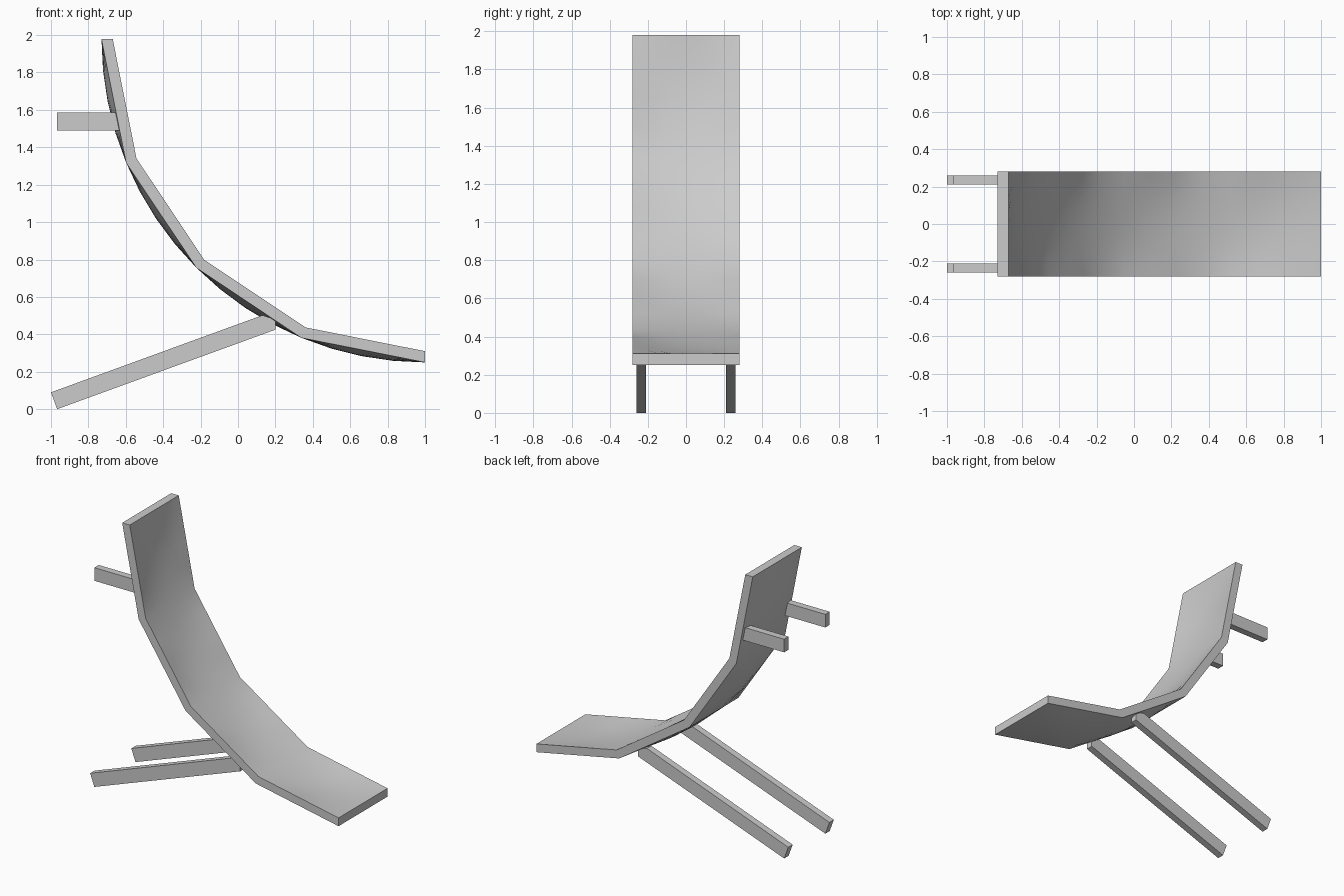
import bpy, bmesh, math

if "Cube" in bpy.data.objects:
    bpy.data.objects.remove(bpy.data.objects["Cube"])

CX, CZ, HALF = 1.0, 1.98, 0.28     # centre of the quarter arc, half width
SEG, SUB, ROWS = 4, 4, 8           # coarse side segments, finer middle, rows across


def arc(r, t):
    a = t * math.pi / 2
    return CX - r * math.cos(a), CZ - r * math.sin(a)


def lounge_point(r, i, y):
    # side edges follow coarse chords, the middle follows the true arc
    k = min(i // SUB, SEG - 1)
    f = i / SUB - k
    p, q = arc(r, k / SEG), arc(r, (k + 1) / SEG)
    m = arc(r, i / (SEG * SUB))
    w = 1 - (y / HALF) ** 2
    c = [p[n] + (q[n] - p[n]) * f for n in (0, 1)]
    return c[0] + (m[0] - c[0]) * w, y, c[1] + (m[1] - c[1]) * w


def finish(name, bm, smooth=False):
    bmesh.ops.recalc_face_normals(bm, faces=bm.faces[:])
    me = bpy.data.meshes.new(name)
    bm.to_mesh(me)
    bm.free()
    ob = bpy.data.objects.new(name, me)
    bpy.context.collection.objects.link(ob)
    if smooth:
        bpy.ops.object.select_all(action='DESELECT')
        ob.select_set(True)
        bpy.context.view_layer.objects.active = ob
        bpy.ops.object.shade_smooth_by_angle(angle=math.radians(30))
    return ob


def beam(name, profile, y, half=0.025):
    bm = bmesh.new()
    a = [bm.verts.new((x, y - half, z)) for x, z in profile]
    b = [bm.verts.new((x, y + half, z)) for x, z in profile]
    bm.faces.new(a)
    bm.faces.new(b[::-1])
    n = len(a)
    for i in range(n):
        j = (i + 1) % n
        bm.faces.new((a[i], b[i], b[j], a[j]))
    return finish(name, bm)


# curved lounge panel: outer and inner sheets joined round the rim
bm = bmesh.new()
N = SEG * SUB
sheets = []
for r in (1.73, 1.67):
    sheets.append([[bm.verts.new(lounge_point(r, i, -HALF + 2 * HALF * j / ROWS))
                    for j in range(ROWS + 1)] for i in range(N + 1)])
for s in sheets:
    for i in range(N):
        for j in range(ROWS):
            bm.faces.new((s[i][j], s[i + 1][j], s[i + 1][j + 1], s[i][j + 1]))
o, n = sheets
for i in range(N):
    for j in (0, ROWS):
        bm.faces.new((o[i][j], o[i + 1][j], n[i + 1][j], n[i][j]))
for j in range(ROWS):
    for i in (0, N):
        bm.faces.new((o[i][j], o[i][j + 1], n[i][j + 1], n[i][j]))
finish("curved_seat_panel", bm, True)

# sloping legs and short back pegs on both sides
LEG = [(-1, 0.09), (-0.967, 0), (0.2, 0.425), (0.2, 0.48), (0.13, 0.502)]
PEG = [(-0.967, 1.49), (-0.635, 1.49), (-0.655, 1.585), (-0.967, 1.585)]
for side, s in (("left", -1), ("right", 1)):
    beam(side + "_leg", LEG, s * 0.235)
    beam(side + "_back_peg", PEG, s * 0.235)
